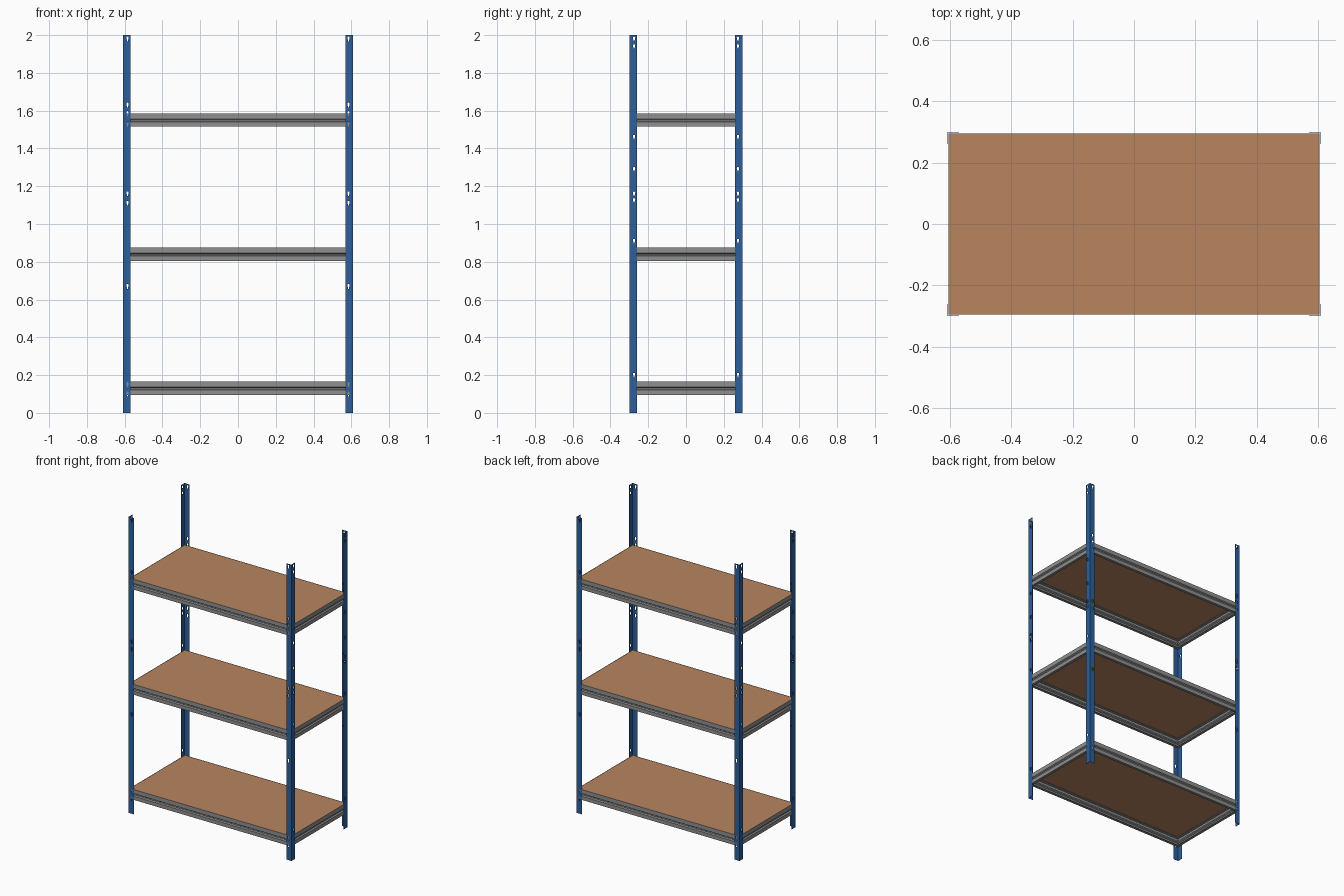
import bpy, bmesh, math

if "Cube" in bpy.data.objects:
    bpy.data.objects.remove(bpy.data.objects["Cube"])


def material(name, rgb):
    m = bpy.data.materials.new(name)
    m.diffuse_color = (*rgb, 1)
    m.use_nodes = True
    m.node_tree.nodes["Principled BSDF"].inputs["Base Color"].default_value = m.diffuse_color
    return m


BLUE = material("blue steel", (0.026, 0.115, 0.33))
GREY = material("grey steel", (0.28, 0.28, 0.28))
WOOD = material("brown board", (0.48, 0.235, 0.114))


def add_object(name, bm, mat):
    bmesh.ops.recalc_face_normals(bm, faces=bm.faces)
    me = bpy.data.meshes.new(name)
    bm.to_mesh(me)
    bm.free()
    me.materials.append(mat)
    ob = bpy.data.objects.new(name, me)
    bpy.context.collection.objects.link(ob)
    return ob


def prism(bm, points, offset):
    """Extrude a closed 3D outline along an offset vector."""
    n = len(points)
    a = [bm.verts.new(p) for p in points]
    b = [bm.verts.new([p[i] + offset[i] for i in range(3)]) for p in points]
    bm.faces.new(a)
    bm.faces.new(b[::-1])
    for i in range(n):
        j = (i + 1) % n
        bm.faces.new((a[i], b[i], b[j], a[j]))


def frame(name, profile, hx, hy, top, mat):
    """Mitred rectangular frame from a closed (inset, height) profile."""
    bm = bmesh.new()
    rings = []
    for d, z in profile:
        x, y = hx - d, hy - d
        rings.append([bm.verts.new((sx * x, sy * y, top + z))
                      for sx, sy in ((-1, -1), (1, -1), (1, 1), (-1, 1))])
    for i, r in enumerate(rings):
        q = rings[(i + 1) % len(rings)]
        for k in range(4):
            m = (k + 1) % 4
            bm.faces.new((r[k], r[m], q[m], q[k]))
    return add_object(name, bm, mat)


def teardrop(w, h):
    """Keyhole outline: round top, narrow foot."""
    pts = [(w / 2 * math.cos(a), h / 2 - w / 2 + w / 2 * math.sin(a))
           for a in (math.pi * i / 6 for i in range(7))]
    return pts + [(-w * 0.15, -h / 2), (w * 0.15, -h / 2)]


# Corner posts: thin steel angle, outer corner at (-PX, -PY)
PX, PY, W, T = 0.608, 0.298, 0.038, 0.002
outline = [(-PX, -PY), (-PX + W, -PY), (-PX + W, -PY + T),
           (-PX + T, -PY + T), (-PX + T, -PY + W), (-PX, -PY + W)]
bm = bmesh.new()
prism(bm, [(x, y, 0) for x, y in outline], (0, 0, 2))
posts = add_object("corner_posts", bm, BLUE)

# Keyhole slots in both flanges
bm = bmesh.new()
for z in (1.98, 1.63, 1.585, 1.53, 1.16, 1.11, 0.67, 0.15, 0.10):
    prism(bm, [(-PX + 0.023 + u, -PY - 0.01, z + v) for u, v in teardrop(0.013, 0.026)],
          (0, 0.02, 0))
for z in (1.98, 1.94, 1.46, 1.29, 1.16, 1.125, 0.91, 0.20):
    prism(bm, [(-PX - 0.01, -PY + 0.023 + u, z + v) for u, v in teardrop(0.013, 0.024)],
          (0.02, 0, 0))
cutter = add_object("slot_cutter", bm, BLUE)
cutter.hide_render = True

cut = posts.modifiers.new("slots", "BOOLEAN")
cut.operation = "DIFFERENCE"
cut.solver = "EXACT"
cut.object = cutter
mirror = posts.modifiers.new("four corners", "MIRROR")
mirror.use_axis = (True, True, False)
mirror.use_mirror_merge = False

# Bake the posts so the cutter can go
deps = bpy.context.evaluated_depsgraph_get()
baked = bpy.data.meshes.new_from_object(posts.evaluated_get(deps))
posts.modifiers.clear()
posts.data = baked
bpy.data.objects.remove(cutter)

# Shelf beams: folded sheet with a groove, a board ledge and a bottom lip
beam = [(0, 0), (0, -0.028), (0.008, -0.033), (0.008, -0.040), (0, -0.045), (0, -0.070),
        (0.018, -0.070), (0.018, -0.068), (0.002, -0.068), (0.002, -0.046),
        (0.010, -0.041), (0.010, -0.032), (0.002, -0.027), (0.002, -0.014),
        (0.020, -0.014), (0.020, -0.012), (0.002, -0.012), (0.002, 0)]

for label, top in (("lower", 0.165), ("middle", 0.875), ("upper", 1.585)):
    frame(label + "_shelf_beams", beam, 0.604, 0.294, top, GREY)
    # Board resting inside the beams
    bm = bmesh.new()
    x, y = 0.602, 0.292
    prism(bm, [(-x, -y, top - 0.012), (x, -y, top - 0.012),
               (x, y, top - 0.012), (-x, y, top - 0.012)], (0, 0, 0.011))
    add_object(label + "_shelf_board", bm, WOOD)
